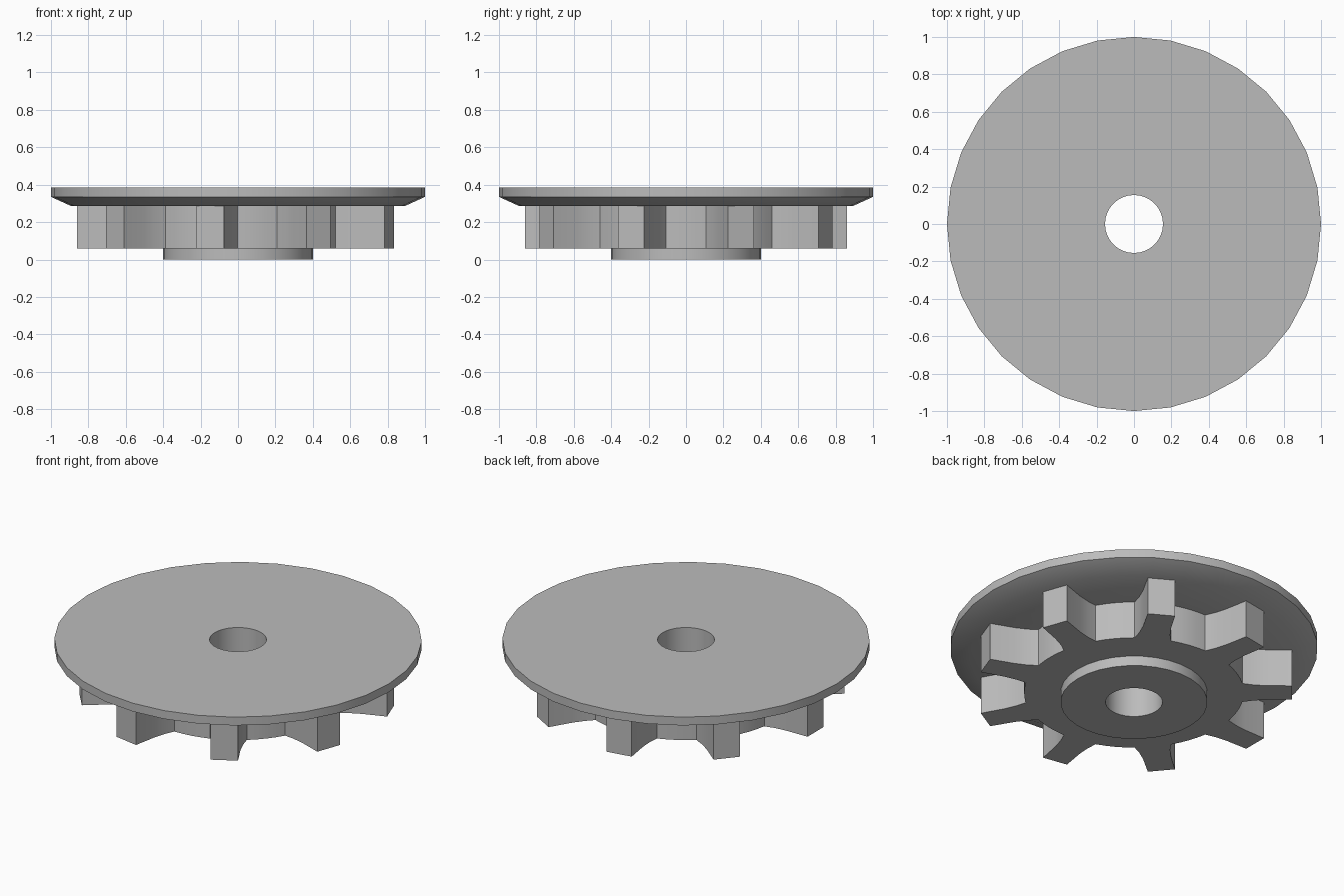
import bpy
import bmesh
from math import radians, cos, sin, tau
from mathutils import Vector

cube = bpy.data.objects.get("Cube")
if cube:
    bpy.data.objects.remove(cube, do_unlink=True)

SEGMENTS = 32
BORE_R, BOSS_R, ROOT_R, RIM_R = 0.155, 0.40, 0.598, 1.0
GEAR_Z, PLATE_Z, TOP_Z = 0.06, 0.285, 0.385
TEETH = 9

grey = bpy.data.materials.new("plain grey")
grey.use_nodes = True
grey.diffuse_color = (0.5, 0.5, 0.5, 1)
grey.node_tree.nodes["Principled BSDF"].inputs["Base Color"].default_value = (0.5, 0.5, 0.5, 1)


def finish(bm, name):
    """Turn a bmesh into a shaded, coloured object."""
    mesh = bpy.data.meshes.new(name)
    bm.to_mesh(mesh)
    bm.free()
    mesh.materials.append(grey)
    obj = bpy.data.objects.new(name, mesh)
    bpy.context.collection.objects.link(obj)
    bpy.ops.object.select_all(action="DESELECT")
    obj.select_set(True)
    bpy.context.view_layer.objects.active = obj
    bpy.ops.object.shade_smooth_by_angle(angle=radians(30))
    return obj


def lathe(name, profile):
    """Sweep (radius, height) points around the z axis."""
    bm = bmesh.new()
    rings = []
    for i in range(SEGMENTS):
        a = tau * i / SEGMENTS
        rings.append([bm.verts.new((r * cos(a), r * sin(a), z)) for r, z in profile])
    for i, ring in enumerate(rings):
        after = rings[(i + 1) % SEGMENTS]
        for j in range(len(profile) - 1):
            bm.faces.new((ring[j], ring[j + 1], after[j + 1], after[j]))
    return finish(bm, name)


# Flange disc with the bore and a bevelled underside
lathe("flange_disc", [(BORE_R, 0), (BORE_R, TOP_Z), (RIM_R, TOP_Z),
                      (RIM_R, 0.335), (0.89, PLATE_Z), (0.5, PLATE_Z)])

# Low round boss under the gear
lathe("hub_boss", [(BOSS_R, GEAR_Z), (BOSS_R, 0), (BORE_R, 0)])

# Outline of the toothed wheel: flared flanks, flat tips, round gullets
flank = [(0.59, 0.10), (0.65, 0.085), (0.72, 0.077), (0.86, 0.075)]
tooth = [(r, -w) for r, w in flank] + [(r, w) for r, w in reversed(flank)]
outline = []
for k in range(TEETH):
    mid = radians(20) + k * tau / TEETH
    for r, w in tooth:
        outline.append((r * cos(mid) - w * sin(mid), r * sin(mid) + w * cos(mid)))
    for step in (-5, 0, 5):
        a = mid + radians(20 + step)
        outline.append((ROOT_R * cos(a), ROOT_R * sin(a)))

# Toothed wheel: side walls and an underside ring that meets the boss
bm = bmesh.new()
low = [bm.verts.new((x, y, GEAR_Z)) for x, y in outline]
high = [bm.verts.new((x, y, PLATE_Z)) for x, y in outline]
count = len(outline)
for i in range(count):
    j = (i + 1) % count
    bm.faces.new((low[i], low[j], high[j], high[i]))
inner = [bm.verts.new((BOSS_R * cos(tau * i / SEGMENTS), BOSS_R * sin(tau * i / SEGMENTS), GEAR_Z))
         for i in range(SEGMENTS)]
border = [bm.edges.get((low[i], low[(i + 1) % count])) for i in range(count)]
border += [bm.edges.new((inner[i], inner[(i + 1) % SEGMENTS])) for i in range(SEGMENTS)]
bmesh.ops.triangle_fill(bm, edges=border, use_beauty=True, normal=Vector((0, 0, -1)))
bm.normal_update()
for face in bm.faces:
    if face.normal.z > 0.5:
        face.normal_flip()
finish(bm, "toothed_wheel")
